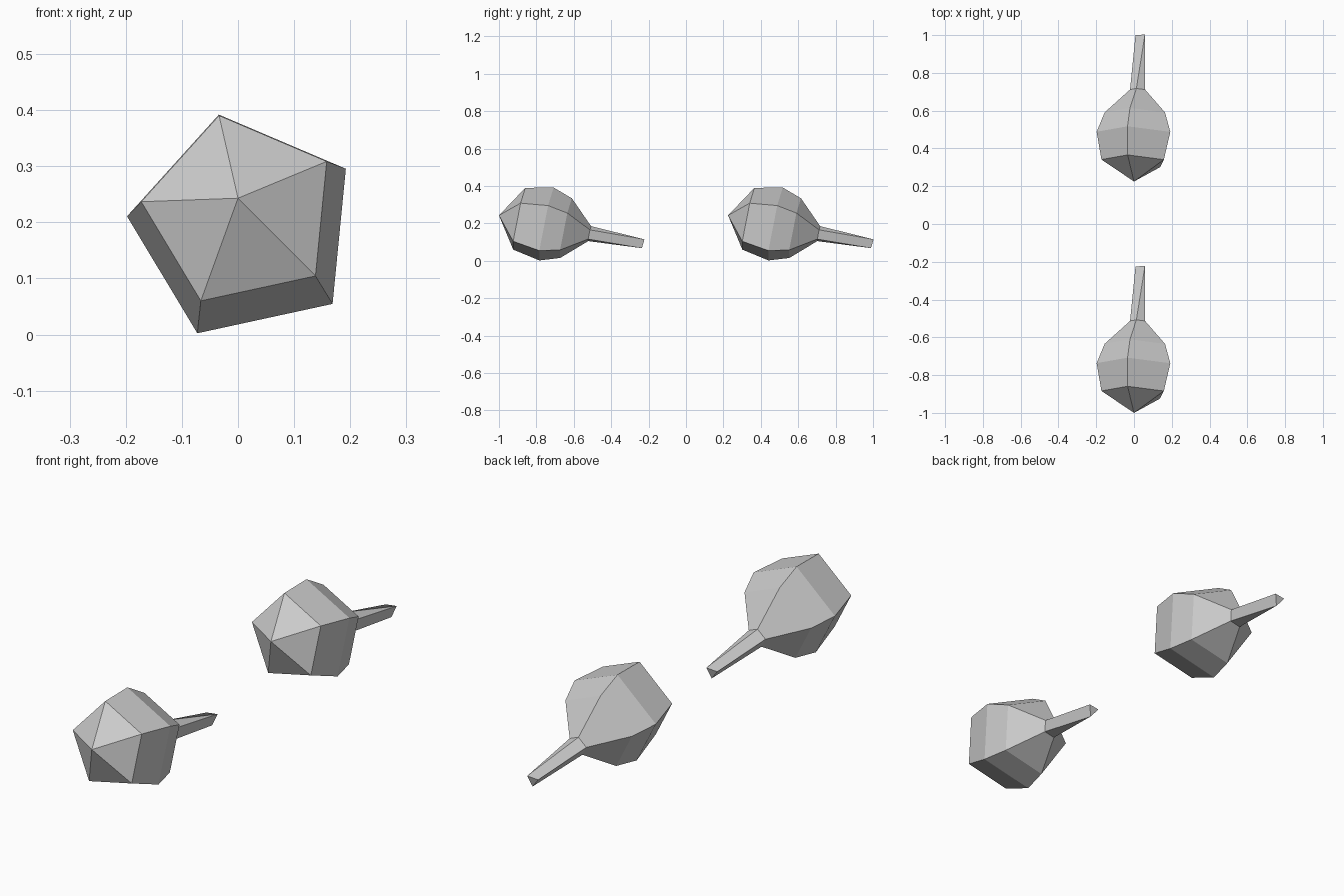
import bpy, bmesh, math
from mathutils import Vector

if "Cube" in bpy.data.objects:
    bpy.data.objects.remove(bpy.data.objects["Cube"])

grey = bpy.data.materials.new("plain grey")
grey.diffuse_color = (0.6, 0.6, 0.6, 1)
grey.use_nodes = True
grey.node_tree.nodes["Principled BSDF"].inputs["Base Color"].default_value = grey.diffuse_color

TIP = Vector((0, -1.0, 0.243))
AXIS = Vector((0.045, 1, -0.2))      # sloping centre line
SPACING = 1.225


def ring(y, r):
    """Five-sided cross-section square to the sloping axis."""
    c = TIP + AXIS * (y - TIP.y)
    pts = []
    for i in range(5):               # top, left, lower left, lower right, right
        a = math.radians(102.5 + 72 * i)
        dx, dz = r * math.cos(a), r * 0.98 * math.sin(a)
        pts.append(c + Vector((dx, -AXIS.x * dx - AXIS.z * dz, dz - 0.002)))
    return pts


def bulb(name, offset):
    bm = bmesh.new()
    # bulb body and neck
    rings = [[bm.verts.new(p) for p in ring(y, r)] for y, r in
             ((-0.895, 0.178), (-0.75, 0.21), (-0.645, 0.172), (-0.516, 0.043))]
    # handle end narrows to a triangle
    er = bm.verts.new((0.058, -0.222, 0.115))
    el = bm.verts.new((0.008, -0.225, 0.11))
    eb = bm.verts.new((0.042, -0.236, 0.068))
    rings.append([er, el, eb, eb, er])
    for a, b in zip(rings, rings[1:]):
        for i in range(5):
            j = (i + 1) % 5
            quad = list(dict.fromkeys((a[i], a[j], b[j], b[i])))
            bm.faces.new(quad)
    # pointed nose and end cap
    tip = bm.verts.new(TIP)
    for i in range(5):
        bm.faces.new((tip, rings[0][(i + 1) % 5], rings[0][i]))
    bm.faces.new((er, el, eb))
    bmesh.ops.recalc_face_normals(bm, faces=bm.faces)
    mesh = bpy.data.meshes.new(name)
    bm.to_mesh(mesh)
    bm.free()
    mesh.materials.append(grey)
    ob = bpy.data.objects.new(name, mesh)
    ob.location.y = offset
    bpy.context.collection.objects.link(ob)


bulb("front_bulb", 0)
bulb("back_bulb", SPACING)
